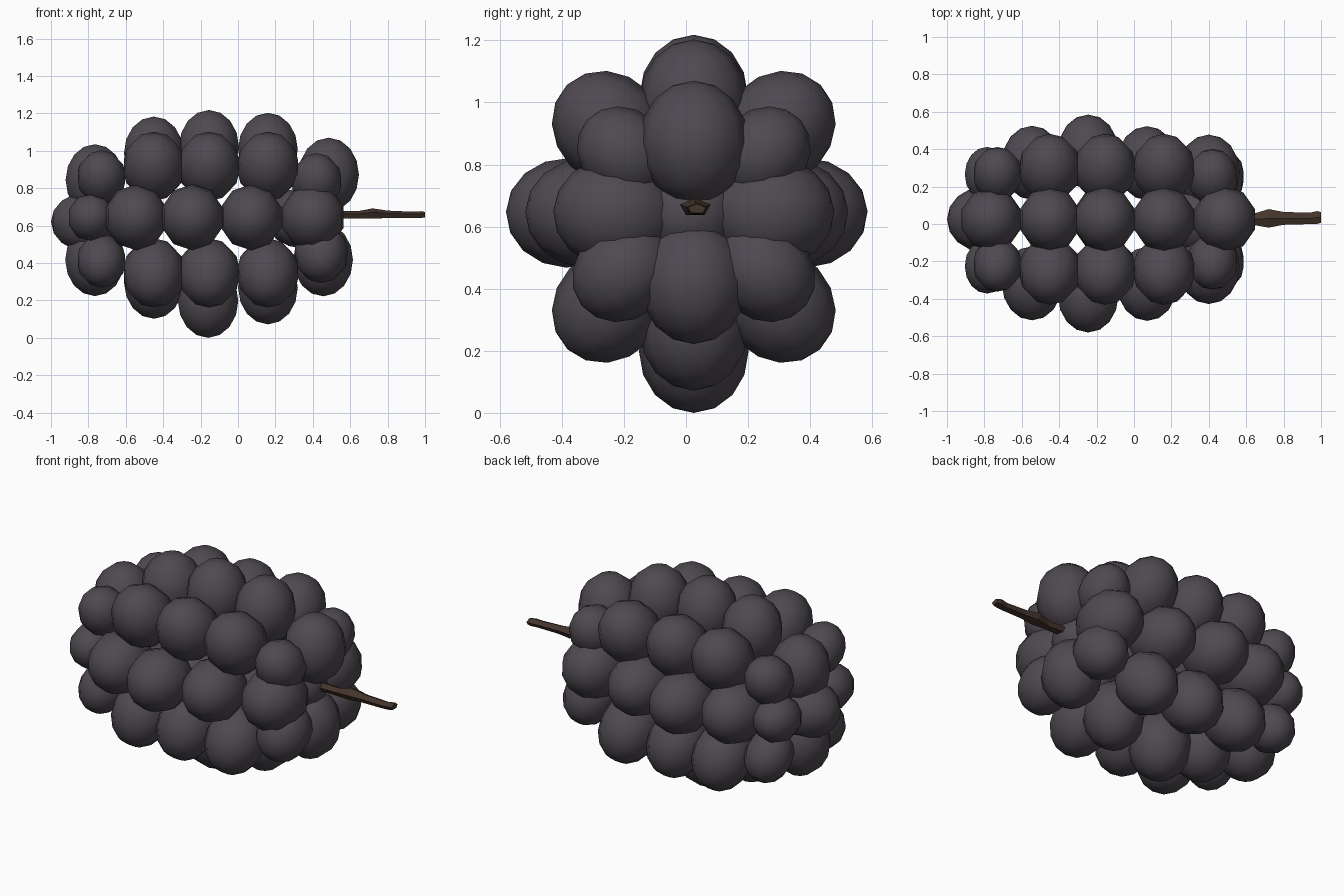
import bpy, bmesh, math
from mathutils import Matrix, Vector

if "Cube" in bpy.data.objects:
    bpy.data.objects.remove(bpy.data.objects["Cube"])


def material(name, rgb):
    m = bpy.data.materials.new(name)
    m.diffuse_color = (*rgb, 1)
    m.use_nodes = True
    m.node_tree.nodes["Principled BSDF"].inputs["Base Color"].default_value = m.diffuse_color
    return m


DARK = material("dark_purple_grey", (0.076, 0.067, 0.081))
BROWN = material("stem_brown", (0.060, 0.036, 0.025))
AY, AZ = 0.025, 0.635          # long axis of the fruit
DEEP, WIDE, LONG = 1.2, 1.07, 1.03   # drupelet stretch: radial, sideways, along the axis


def make_object(name, bm, mat, smooth):
    me = bpy.data.meshes.new(name)
    bmesh.ops.recalc_face_normals(bm, faces=bm.faces)
    bm.to_mesh(me)
    bm.free()
    me.materials.append(mat)
    for p in me.polygons:
        p.use_smooth = smooth
    ob = bpy.data.objects.new(name, me)
    bpy.context.collection.objects.link(ob)
    return ob


def drupelet(name, x, dy, dz, r, tip=False):
    """Low-poly ball with its pole pointing away from the axis, stretched inwards."""
    out = Vector((-1 if x < 0 else 1, 0, 0)) if tip else Vector((0, dy, dz)).normalized()
    along = Vector((0, 0, 1)) if tip else Vector((1, 0, 0))
    wide = out.cross(along)
    centre = Vector((x, AY + dy, AZ + dz)) - out * r * (DEEP - 1)
    basis = Matrix((along * LONG, wide * WIDE, out * DEEP)).transposed().to_4x4()
    bm = bmesh.new()
    bmesh.ops.create_uvsphere(bm, u_segments=10, v_segments=8, radius=r,
                              matrix=Matrix.Translation(centre) @ basis)
    make_object(name, bm, DARK, True)


# top and bottom rows: (x, offset from axis, radius)
top = [(-0.765, 0.24, 0.16), (-0.45, 0.385, 0.163), (-0.155, 0.42, 0.163),
       (0.16, 0.405, 0.163), (0.485, 0.27, 0.165)]
bottom = [(-0.765, 0.25, 0.162), (-0.45, 0.37, 0.163), (-0.16, 0.47, 0.165),
          (0.16, 0.4, 0.163), (0.455, 0.25, 0.163)]
# side rows: (x, front offset, back offset, radius)
side = [(-0.785, 0.275, 0.265, 0.122), (-0.545, 0.375, 0.335, 0.165), (-0.245, 0.44, 0.395, 0.165),
        (0.07, 0.378, 0.333, 0.165), (0.4, 0.285, 0.285, 0.168)]
# diagonal rows: (x, y offset, z offset, radius)
upper = [(-0.73, 0.26, 0.24, 0.128), (-0.45, 0.295, 0.305, 0.163), (-0.155, 0.295, 0.305, 0.163),
         (0.16, 0.295, 0.305, 0.163), (0.42, 0.245, 0.22, 0.133)]
lower = [(-0.73, 0.26, -0.24, 0.128), (-0.45, 0.295, -0.312, 0.163), (-0.155, 0.295, -0.312, 0.163),
         (0.16, 0.295, -0.312, 0.163), (0.445, 0.25, -0.2, 0.143)]

for i in range(5):
    x, d, r = top[i]
    drupelet(f"drupelet_top_{i}", x, 0, d, r)
    x, d, r = bottom[i]
    drupelet(f"drupelet_bottom_{i}", x, 0, -d, r)
    for label, s in (("front", -1), ("back", 1)):
        x, near, far, r = side[i]
        drupelet(f"drupelet_{label}_{i}", x, s * (near if s < 0 else far), 0.01, r)
        for row, tag in ((upper, "upper"), (lower, "lower")):
            x, dy, dz, r = row[i]
            drupelet(f"drupelet_{tag}_{label}_{i}", x, s * dy, dz, r)

# end drupelets closing both tips
drupelet("drupelet_tip", -0.838, 0, -0.015, 0.162, tip=True)
drupelet("drupelet_stem_end", 0.38, -0.01, 0.005, 0.165, tip=True)

# stem: five-sided tube with a knob, (x, y, z, half width, half height)
rings = [(0.4, 0.03, 0.655, 0.04, 0.022), (0.64, 0.025, 0.655, 0.032, 0.022),
         (0.72, 0.03, 0.662, 0.052, 0.03), (0.80, 0.03, 0.658, 0.036, 0.022),
         (0.94, 0.03, 0.655, 0.032, 0.019), (0.98, 0.035, 0.657, 0.036, 0.02),
         (1.0, 0.035, 0.657, 0.03, 0.016)]
bm = bmesh.new()
loops = []
for x, y, z, w, h in rings:
    loops.append([bm.verts.new((x, y + w * math.cos(math.radians(90 + 72 * k)),
                                z + h * math.sin(math.radians(90 + 72 * k)))) for k in range(5)])
for a, b in zip(loops, loops[1:]):
    for k in range(5):
        bm.faces.new((a[k], a[(k + 1) % 5], b[(k + 1) % 5], b[k]))
bm.faces.new(loops[0])
bm.faces.new(loops[-1])
make_object("stem", bm, BROWN, False)
